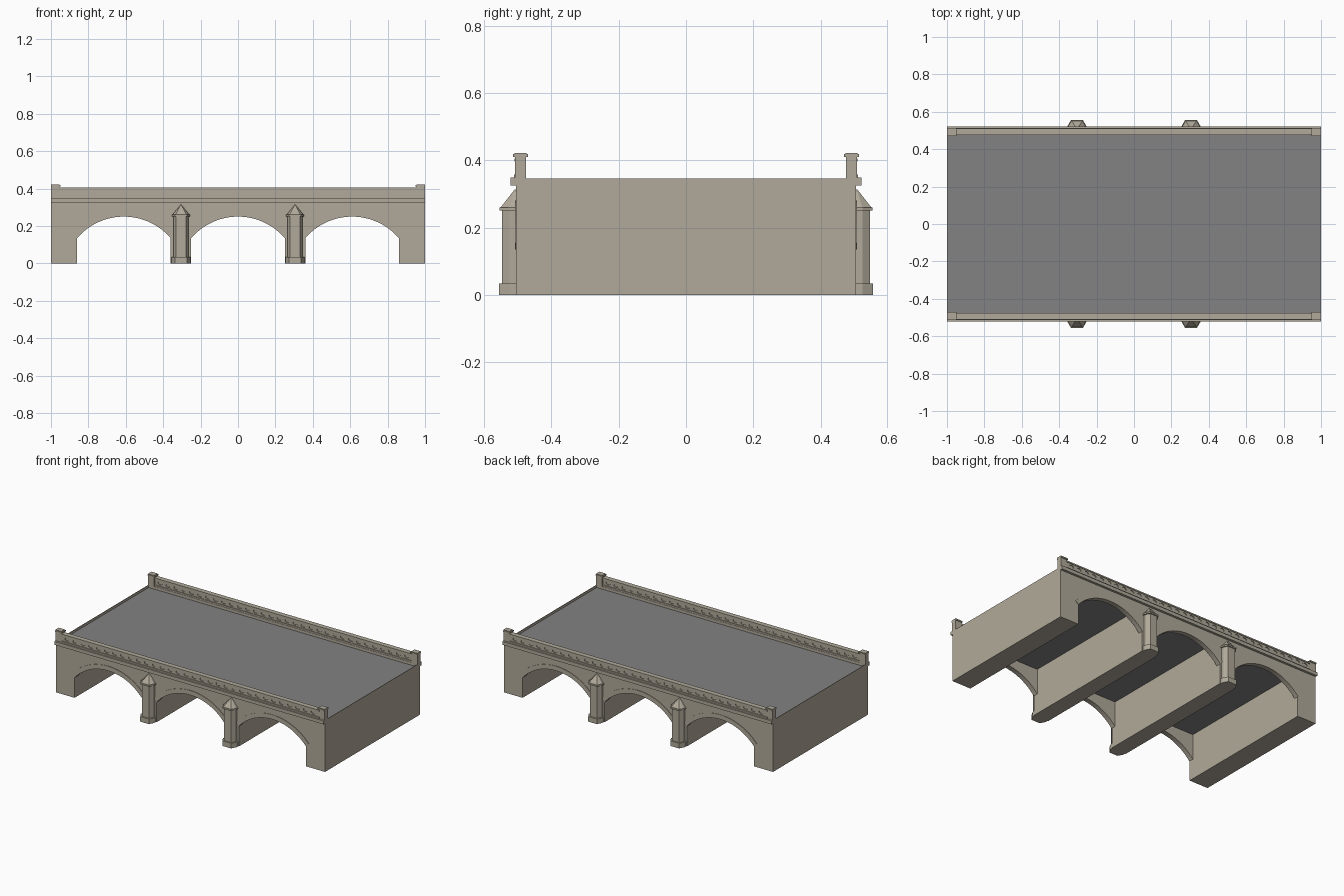
import bpy, bmesh, math
from mathutils import Vector

cube = bpy.data.objects.get("Cube")
if cube:
    bpy.data.objects.remove(cube, do_unlink=True)


def material(name, rgb):
    m = bpy.data.materials.new(name)
    m.use_nodes = True
    m.diffuse_color = (*rgb, 1)
    m.node_tree.nodes["Principled BSDF"].inputs["Base Color"].default_value = (*rgb, 1)
    return m


stone = material("warm_stone", (0.44, 0.40, 0.325))
asphalt = material("grey_asphalt", (0.225, 0.225, 0.225))


def finish(name, bm, mat=stone):
    bmesh.ops.recalc_face_normals(bm, faces=bm.faces[:])
    mesh = bpy.data.meshes.new(name)
    bm.to_mesh(mesh)
    bm.free()
    mesh.materials.append(mat)
    ob = bpy.data.objects.new(name, mesh)
    bpy.context.collection.objects.link(ob)
    return ob


def add_prism(bm, points, offset):
    face = bm.faces.new([bm.verts.new(p) for p in points])
    new = bmesh.ops.extrude_face_region(bm, geom=[face])["geom"]
    bmesh.ops.translate(bm, vec=offset, verts=[v for v in new if isinstance(v, bmesh.types.BMVert)])


def prism(name, points, offset, mat=stone):
    bm = bmesh.new()
    add_prism(bm, points, offset)
    return finish(name, bm, mat)


def box(name, x, y, z, mat=stone):
    pts = [(x[0], y[0], z[0]), (x[1], y[0], z[0]), (x[1], y[1], z[0]), (x[0], y[1], z[0])]
    return prism(name, pts, (0, 0, z[1] - z[0]), mat)


# Arch measurements
HALF, SPRING, RISE = 0.25, 0.135, 0.115
RADIUS = (HALF ** 2 + RISE ** 2) / (2 * RISE)
CENTRE_Z = SPRING + RISE - RADIUS
ANGLE = math.asin(HALF / RADIUS)
ARCHES = (-0.61, 0, 0.61)


def arc(cx, radius, steps=24):
    angles = [ANGLE * (2 * i / steps - 1) for i in range(steps + 1)]
    return [(cx + radius * math.sin(a), CENTRE_Z + radius * math.cos(a)) for a in angles]


# Facade outline with three arched openings
outline = [(-1, 0)]
for cx in ARCHES:
    outline += [(cx - HALF, 0)] + arc(cx, RADIUS) + [(cx + HALF, 0)]
outline += [(1, 0), (1, 0.325), (-1, 0.325)]


def buttress_plan(grow, s, cx, z):
    w, d = 0.041 + grow, 0.547 + grow
    plan = [(-w, 0.5), (-w, 0.524), (-w * 0.64, d), (w * 0.64, d), (w, 0.524), (w, 0.5)]
    return [(cx + x, s * y, z) for x, y in plan]


for s, side in ((-1, "front"), (1, "back")):
    prism(side + "_facade", [(x, s * 0.475, z) for x, z in outline], (0, s * 0.03, 0))

    # Slightly raised stone rings around the arches
    for i, cx in enumerate(ARCHES):
        ring = arc(cx, RADIUS) + arc(cx, RADIUS + 0.03)[::-1]
        prism(f"{side}_arch_ring_{i + 1}", [(x, s * 0.504, z) for x, z in ring], (0, s * 0.004, 0))

    # Cornice, plinth, pierced-look parapet and rail
    def strip(name, y0, y1, z, length=1.0):
        return box(f"{side}_{name}", (-length, length), sorted((s * y0, s * y1)), z)

    strip("cornice", 0.475, 0.521, (0.325, 0.348))
    strip("parapet_plinth", 0.477, 0.512, (0.348, 0.358), 0.96)
    wall = strip("parapet_wall", 0.481, 0.506, (0.358, 0.396), 0.96)
    strip("parapet_rail", 0.477, 0.51, (0.396, 0.405), 0.96)

    # Rounded recesses on both faces of the parapet
    bm = bmesh.new()
    for i in range(32):
        cx = -0.915 + i * 1.83 / 31
        for y in (0.476, 0.501):
            pts = [(cx + 0.018 * math.cos(k * math.tau / 8 + math.pi / 8), s * y,
                    0.377 + 0.0115 * math.sin(k * math.tau / 8 + math.pi / 8)) for k in range(8)]
            add_prism(bm, pts, (0, s * 0.01, 0))
    cutter = finish(side + "_recess_cutter", bm)
    cutter.hide_render = True
    cutter.hide_set(True)
    cut = wall.modifiers.new("recesses", "BOOLEAN")
    cut.operation, cut.solver, cut.object = "DIFFERENCE", "EXACT", cutter

    for e, end in ((-1, "right"), (1, "left")):
        # Corner posts with two-step caps
        for part, inner, y0, y1, z in (("post", 0.955, 0.475, 0.508, (0.348, 0.41)),
                                       ("cap", 0.949, 0.47, 0.514, (0.41, 0.418)),
                                       ("cap_top", 0.954, 0.474, 0.51, (0.418, 0.422))):
            box(f"{side}_{end}_{part}", sorted((e * inner, e)), sorted((s * y0, s * y1)), z)

        # Chamfered buttresses: base, shaft, collar and pointed roof
        cx = e * 0.305
        for part, grow, z0, z1 in (("base", 0.009, 0, 0.034), ("shaft", 0, 0.034, 0.25),
                                   ("collar", 0.008, 0.25, 0.26)):
            prism(f"{side}_{end}_buttress_{part}", buttress_plan(grow, s, cx, z0), (0, 0, z1 - z0))
        bm = bmesh.new()
        rim = [bm.verts.new(p) for p in buttress_plan(0.004, s, cx, 0.26)]
        apex = bm.verts.new(Vector((cx, s * 0.507, 0.316)))
        bm.faces.new(rim)
        for a, b in zip(rim, rim[1:] + rim[:1]):
            bm.faces.new((a, b, apex))
        finish(f"{side}_{end}_buttress_roof", bm)

# Long piers, abutments and end walls
for e, end in ((-1, "right"), (1, "left")):
    box(end + "_pier", sorted((e * 0.25, e * 0.36)), (-0.475, 0.475), (0, 0.305))
    box(end + "_abutment", sorted((e * 0.86, e * 0.996)), (-0.475, 0.475), (0, 0.305))
    box(end + "_end_wall", sorted((e * 0.996, e)), (-0.475, 0.475), (0, 0.346))

# Road deck, seen from above and between the piers
box("road_deck", (-0.996, 0.996), (-0.475, 0.475), (0.305, 0.33), asphalt)
